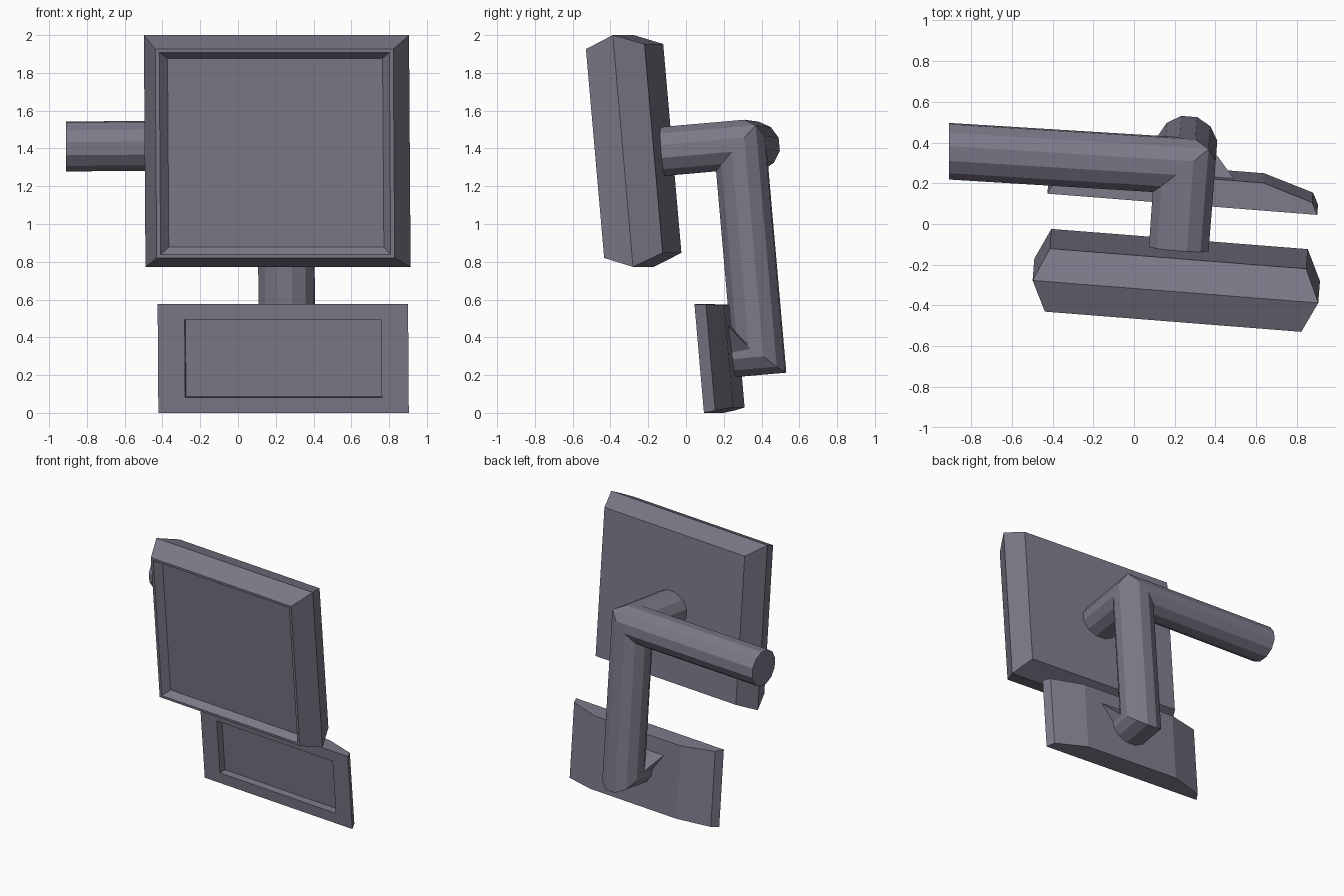
import bpy, bmesh
from math import radians, sin, cos, pi
from mathutils import Matrix, Vector

if "Cube" in bpy.data.objects:
    bpy.data.objects.remove(bpy.data.objects["Cube"])

# Everything is built upright, then leaned and turned as a whole
TILT = Matrix.Rotation(radians(-4.5), 4, 'Z') @ Matrix.Rotation(radians(5), 4, 'X')
CX = 0.229                                # shared centre line
TUBE = Vector((0.152, 0.141, 0.134))      # tube radius along each axis
HUB = (CX, 0.428, 1.388)                  # where the three tubes meet

MAT = bpy.data.materials.new("slate")
MAT.diffuse_color = (0.205, 0.192, 0.25, 1)
MAT.use_nodes = True
MAT.node_tree.nodes["Principled BSDF"].inputs["Base Color"].default_value = MAT.diffuse_color


def make_object(name, bm):
    bmesh.ops.recalc_face_normals(bm, faces=bm.faces)
    mesh = bpy.data.meshes.new(name)
    bm.to_mesh(mesh)
    bm.free()
    mesh.materials.append(MAT)
    ob = bpy.data.objects.new(name, mesh)
    bpy.context.collection.objects.link(ob)
    ob.matrix_world = TILT
    return ob


def skin(bm, rings):
    """Skin equal-length point rings; returns the vertex rings."""
    vs = [[bm.verts.new(p) for p in ring] for ring in rings]
    n = len(vs[0])
    for a, b in zip(vs, vs[1:]):
        for i in range(n):
            j = (i + 1) % n
            bm.faces.new((a[i], a[j], b[j], b[i]))
    bm.faces.new(vs[0])
    return vs


def slab(name, cz, sections):
    """Loft of rectangles given as (half width, half height, depth)."""
    corners = ((-1, -1), (1, -1), (1, 1), (-1, 1))
    bm = bmesh.new()
    vs = skin(bm, [[(CX + sx * w, y, cz + sz * h) for sx, sz in corners]
                   for w, h, y in sections])
    bm.faces.new(vs[-1])
    make_object(name, bm)


def scaled(p, power):
    return Vector(p[k] * TUBE[k] ** power for k in range(3))


def tube(bm, path, hub_dirs, start_normal=None, sides=12):
    """Mitred 12-sided tube whose last end is mitred against all hub_dirs."""
    pts = [scaled(p, -1) for p in path]
    dirs = [(b - a).normalized() for a, b in zip(pts, pts[1:])]
    d = dirs[0]
    s = Vector((0, 0, 1)) if abs(d.z) < 0.5 else Vector((1, 0, 0))
    t = d.cross(s)
    angles = [2 * pi * (i + 0.5) / sides for i in range(sides)]
    ring = [pts[0] + s * cos(a) + t * sin(a) for a in angles]

    def slide(ring, corner, d, normals):
        return [p + d * min((corner - p).dot(n) / d.dot(n) for n in normals)
                for p in ring]

    if start_normal:
        ring = slide(ring, pts[0], d, [scaled(start_normal, 1)])
    rings = [ring]
    for i, d in enumerate(dirs):
        if i < len(dirs) - 1:
            normals = [d + dirs[i + 1]]
        else:
            axis = Vector(round(c) for c in d)
            normals = [axis + Vector(h) for h in hub_dirs]
        ring = slide(ring, pts[i + 1], d, normals)
        rings.append(ring)
    skin(bm, [[scaled(p, 1) for p in r] for r in rings])


# Screen housing: recessed display, thin rim, widest belt, back
slab("screen", 1.404, [(0.571, 0.502, -0.245), (0.611, 0.537, -0.294),
                       (0.632, 0.555, -0.294), (0.704, 0.616, -0.140),
                       (0.632, 0.555, 0.018)])

# Lower panel: recessed front face, tapered back
slab("lower_panel", 0.2745, [(0.522, 0.207, 0.220), (0.522, 0.207, 0.165),
                             (0.665, 0.2885, 0.165), (0.636, 0.282, 0.223),
                             (0.389, 0.272, 0.300)])

# Bracket: post, forward arm and side arm meeting at one three-way corner
LEFT, FRONT, DOWN = (-1, 0, 0), (0, -1, 0), (0, 0, -1)
bm = bmesh.new()
tube(bm, [(CX, 0.25, 0.294), (CX, 0.428, 0.294), HUB], [LEFT, FRONT])
tube(bm, [(CX, 0.0, 1.388), HUB], [LEFT, DOWN])
tube(bm, [(-0.935, 0.407, 1.380), HUB], [FRONT, DOWN],
     start_normal=TILT.to_3x3().transposed() @ Vector((1, 0, 0)))
bmesh.ops.remove_doubles(bm, verts=bm.verts, dist=0.012)
make_object("bracket", bm)

# Flared wedge joining post to panel
bm = bmesh.new()
for x, y, z in ((0.244, 0.298, 0.436), (0.14, 0.408, 0.296), (0.14, 0.285, 0.285)):
    for side in (-1, 1):
        bm.verts.new((CX + side * x, y, z))
bmesh.ops.convex_hull(bm, input=bm.verts)
make_object("post_gusset", bm)
